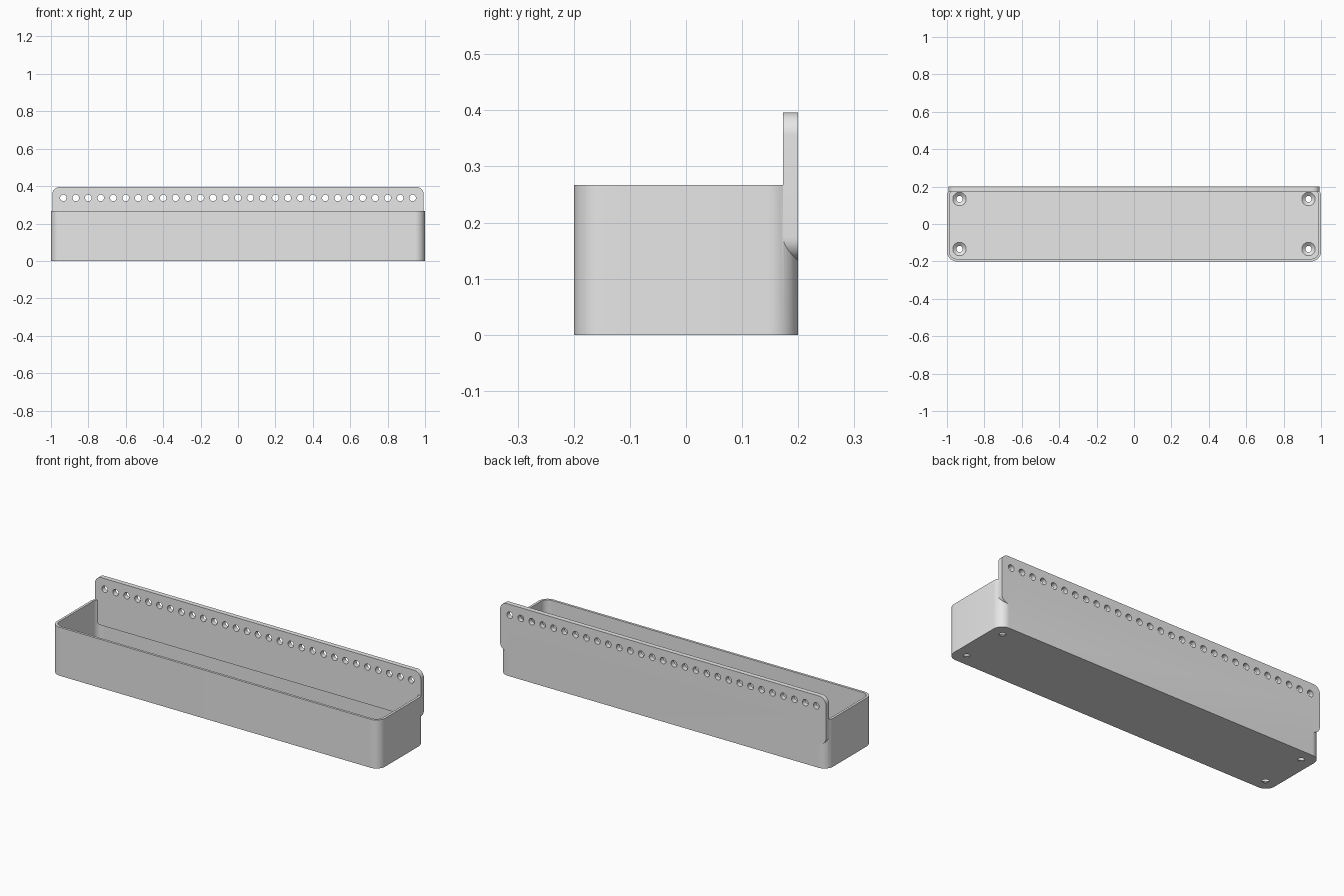
import bpy
import bmesh
import math
from mathutils import Matrix

if "Cube" in bpy.data.objects:
    bpy.data.objects.remove(bpy.data.objects["Cube"])

WALL, FLOOR, RIM = 0.0133, 0.02, 0.267
CORNER = 0.053
PITCH, HOLES = 0.0667, 29

grey = bpy.data.materials.new("plain_grey")
grey.use_nodes = True
COLOUR = (0.8, 0.8, 0.8, 1)
grey.diffuse_color = COLOUR
grey.node_tree.nodes["Principled BSDF"].inputs["Base Color"].default_value = COLOUR


def finish(name, bm):
    bmesh.ops.recalc_face_normals(bm, faces=bm.faces)
    mesh = bpy.data.meshes.new(name)
    bm.to_mesh(mesh)
    bm.free()
    mesh.materials.append(grey)
    obj = bpy.data.objects.new(name, mesh)
    bpy.context.collection.objects.link(obj)
    return obj


def rounded_slab(name, half_u, half_v, radius, low, high, matrix=Matrix(), steps=12):
    """Rounded rectangle in the uv plane, extruded from low to high."""
    bm = bmesh.new()
    ring = []
    for quarter, (su, sv) in enumerate([(1, 1), (-1, 1), (-1, -1), (1, -1)]):
        for i in range(steps + 1):
            a = (quarter + i / steps) * math.pi / 2
            ring.append(bm.verts.new((su * (half_u - radius) + radius * math.cos(a),
                                      sv * (half_v - radius) + radius * math.sin(a), low)))
    face = bm.faces.new(ring)
    top = bmesh.ops.extrude_face_region(bm, geom=[face])["geom"]
    bmesh.ops.translate(bm, vec=(0, 0, high - low),
                        verts=[v for v in top if isinstance(v, bmesh.types.BMVert)])
    bm.transform(matrix)
    return finish(name, bm)


def add_cone(bm, r_low, r_high, depth, matrix):
    bmesh.ops.create_cone(bm, cap_ends=True, segments=32, radius1=r_low,
                          radius2=r_high, depth=depth, matrix=matrix)


def combine(target, tool, operation):
    mod = target.modifiers.new(operation.lower(), "BOOLEAN")
    mod.object, mod.operation, mod.solver = tool, operation, "EXACT"
    bpy.context.view_layer.objects.active = target
    bpy.ops.object.modifier_apply(modifier=mod.name)
    bpy.data.objects.remove(tool)


# Open trough with thin walls
trough = rounded_slab("trough_with_back_plate", 1, 0.2, CORNER, 0, RIM)
cavity = rounded_slab("cavity_cutter", 1 - WALL, 0.2 - WALL, CORNER - WALL, FLOOR, RIM + 0.1)
combine(trough, cavity, "DIFFERENCE")

# Upright back plate with rounded corners
bottom, top = 0.133, 0.396
upright = Matrix.Translation((0, 0, (bottom + top) / 2)) @ Matrix.Rotation(math.pi / 2, 4, "X")
plate = rounded_slab("back_plate", 0.993, (top - bottom) / 2, 0.04, -0.2, -0.1733, upright)
combine(trough, plate, "UNION")

# Row of round holes along the plate
bm = bmesh.new()
for i in range(HOLES):
    x = (i - (HOLES - 1) / 2) * PITCH
    add_cone(bm, 0.0175, 0.0175, 0.1,
             Matrix.Translation((x, 0.187, 0.337)) @ Matrix.Rotation(math.pi / 2, 4, "X"))
combine(trough, finish("plate_hole_cutter", bm), "DIFFERENCE")

# Countersunk screw holes in the floor corners
spots = [(sx * 0.933, sy * 0.1335) for sx in (-1, 1) for sy in (-1, 1)]
for r_low, r_high, z, depth in ((0.0167, 0.0167, 0, 0.1), (0.0167, 0.0375, 0.0125, 0.0175)):
    bm = bmesh.new()
    for x, y in spots:
        add_cone(bm, r_low, r_high, depth, Matrix.Translation((x, y, z)))
    combine(trough, finish("screw_hole_cutter", bm), "DIFFERENCE")

# Smooth the rounded corners, keep the edges crisp
bpy.ops.object.select_all(action="DESELECT")
trough.select_set(True)
bpy.context.view_layer.objects.active = trough
bpy.ops.object.shade_smooth_by_angle(angle=math.radians(30))
